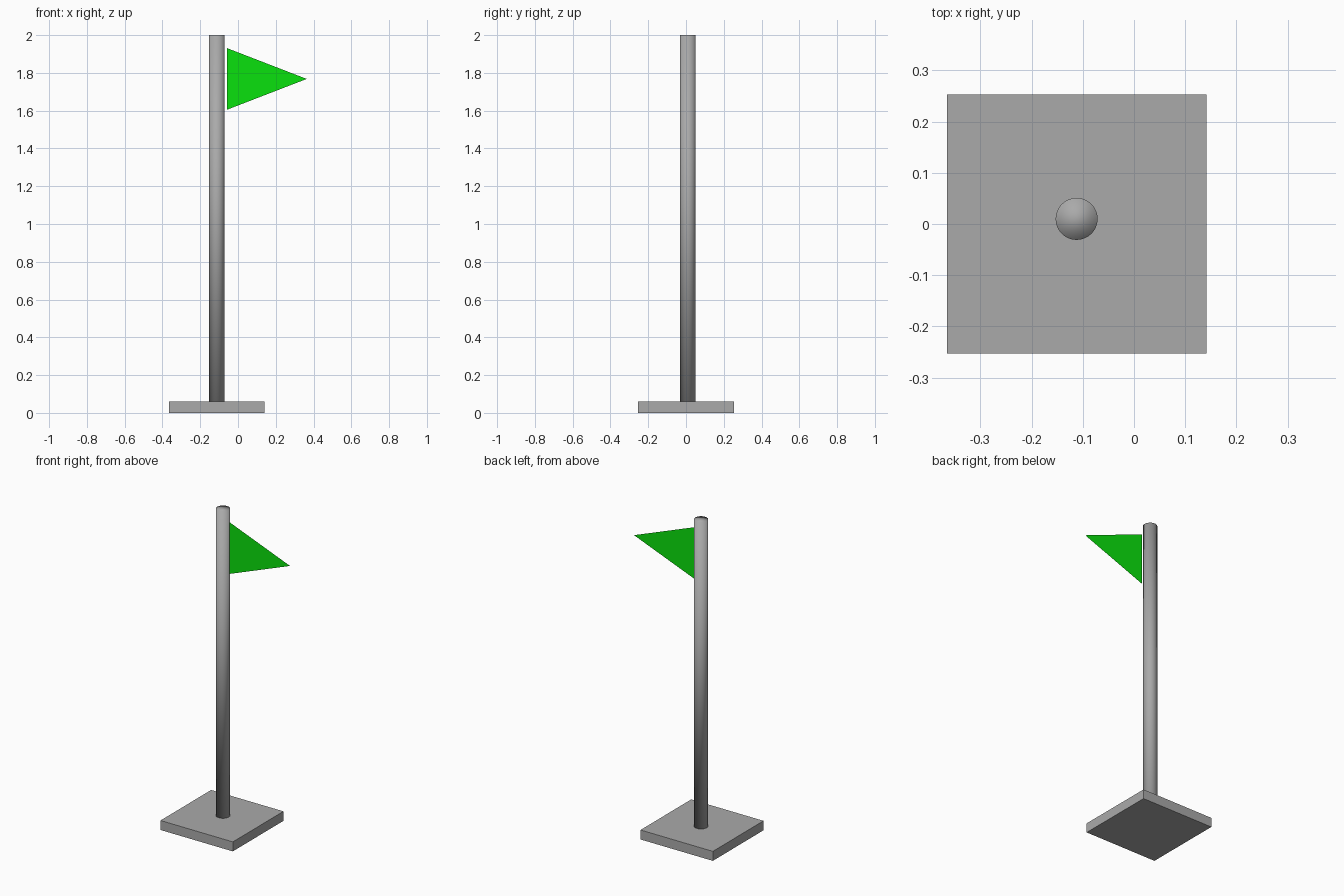
import bpy
import bmesh
from mathutils import Matrix, Vector

cube = bpy.data.objects.get("Cube")
if cube:
    bpy.data.objects.remove(cube, do_unlink=True)


def material(name, rgb):
    mat = bpy.data.materials.new(name)
    mat.use_nodes = True
    colour = (*rgb, 1.0)
    mat.diffuse_color = colour
    mat.node_tree.nodes["Principled BSDF"].inputs["Base Color"].default_value = colour
    return mat


def add_part(name, bm, mat, smooth=False):
    mesh = bpy.data.meshes.new(name)
    for face in bm.faces:
        face.smooth = smooth
    bm.to_mesh(mesh)
    bm.free()
    mesh.materials.append(mat)
    obj = bpy.data.objects.new(name, mesh)
    bpy.context.collection.objects.link(obj)
    return obj


grey = material("grey metal", (0.4, 0.4, 0.4))
green = material("green cloth", (0.003, 0.75, 0.004))

POLE_X = -0.112

# Square base slab
bm = bmesh.new()
bmesh.ops.create_cube(bm, size=1, matrix=Matrix.LocRotScale(
    Vector((POLE_X, 0, 0.03)), None, Vector((0.506, 0.506, 0.06))))
add_part("base", bm, grey)

# Round pole, smooth over its rim
bottom, top = 0.04, 2.0
bm = bmesh.new()
bmesh.ops.create_cone(bm, cap_ends=True, segments=32, radius1=0.041, radius2=0.041,
                      depth=top - bottom,
                      matrix=Matrix.Translation((POLE_X, 0.01, (top + bottom) / 2)))
add_part("pole", bm, grey, smooth=True)

# Triangular pennant, a single flat sheet
bm = bmesh.new()
corners = [(-0.058, 0, 1.605), (0.364, 0, 1.768), (-0.058, 0, 1.931)]
bm.faces.new([bm.verts.new(c) for c in corners])
add_part("flag", bm, green)
